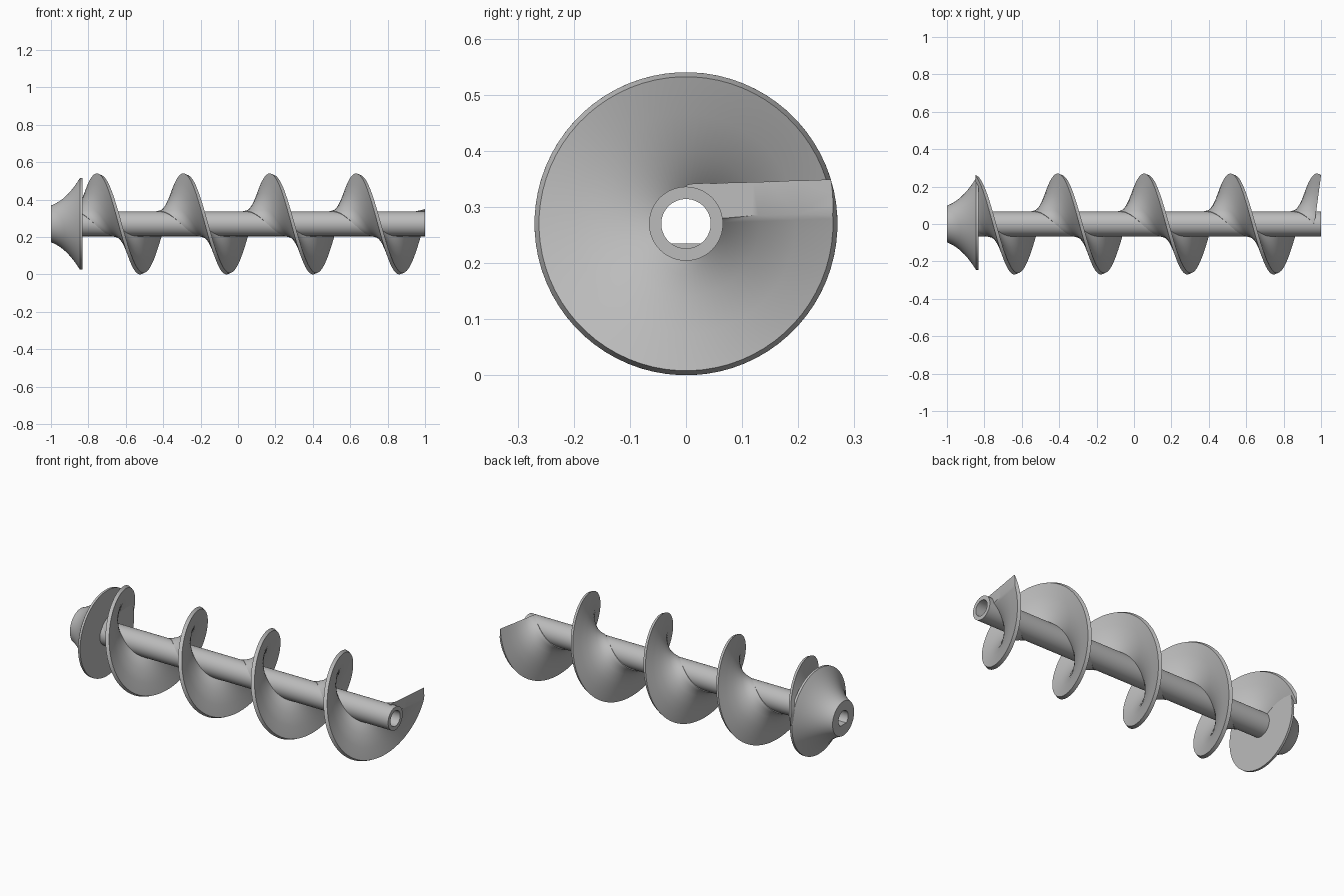
import bpy, bmesh
from math import sin, cos, pi, sqrt, asin
from mathutils import Vector

cube = bpy.data.objects.get("Cube")
if cube:
    bpy.data.objects.remove(cube, do_unlink=True)

AXIS_Z = 0.27
SHAFT_R, BORE_R = 0.066, 0.044
PITCH = 0.462
LEAD = PITCH / (2 * pi)
STEPS = 72

steel = bpy.data.materials.new("grey_steel")
steel.use_nodes = True
COLOUR = (0.5, 0.5, 0.5, 1)
steel.diffuse_color = COLOUR
steel.node_tree.nodes["Principled BSDF"].inputs["Base Color"].default_value = COLOUR


def finish(name, bm):
    """Turn a bmesh into a shaded object resting on the ground."""
    bmesh.ops.recalc_face_normals(bm, faces=bm.faces)
    mesh = bpy.data.meshes.new(name)
    bm.to_mesh(mesh)
    bm.free()
    mesh.materials.append(steel)
    obj = bpy.data.objects.new(name, mesh)
    obj.location.z = AXIS_Z
    bpy.context.collection.objects.link(obj)
    bpy.ops.object.select_all(action='DESELECT')
    obj.select_set(True)
    bpy.context.view_layer.objects.active = obj
    bpy.ops.object.shade_smooth_by_angle(angle=0.6)
    return obj


def sweep(bm, profile, start, end, lead=0.0, closed=False):
    """Carry an (x, radius) loop around the x axis, advancing by lead."""
    count = round((end - start) / (2 * pi) * STEPS)
    rings = []
    for i in range(count if closed else count + 1):
        a = start + (end - start) * i / count
        rings.append([bm.verts.new((x + lead * a, r * cos(a), r * sin(a)))
                      for x, r in profile])
    pairs = list(zip(rings, rings[1:]))
    if closed:
        pairs.append((rings[-1], rings[0]))
    n = len(profile)
    for p, q in pairs:
        for j in range(n):
            k = (j + 1) % n
            bm.faces.new((p[j], p[k], q[k], q[j]))


def cut(bm, point, normal):
    """Trim away the side the normal points to and cap the opening."""
    geom = bm.verts[:] + bm.edges[:] + bm.faces[:]
    bmesh.ops.bisect_plane(bm, geom=geom, plane_co=point, plane_no=normal,
                           clear_outer=True)
    rim = [e for e in bm.edges if e.is_boundary]
    bmesh.ops.triangle_fill(bm, edges=rim, use_beauty=True)


# Hollow shaft
bm = bmesh.new()
sweep(bm, [(-0.86, BORE_R), (-0.86, SHAFT_R), (1, SHAFT_R), (1, BORE_R)],
      0, 2 * pi, closed=True)
finish("shaft", bm)

# Flared end flange with a flat inner face
bm = bmesh.new()
flare = [(-1 + 0.155 * t, 0.098 + 0.06 * t + 0.087 * t ** 2.2)
         for t in [i / 10 for i in range(11)]]
sweep(bm, [(-1, BORE_R)] + flare + [(-0.832, 0.245), (-0.832, BORE_R)],
      0, 2 * pi, closed=True)
finish("flange", bm)

# Flat in the bore that keys the shaft
bm = bmesh.new()
FLAT = 0.035
half = asin(sqrt(BORE_R ** 2 - FLAT ** 2) / BORE_R)
angles = [-pi / 2 + half * (i / 6 - 1) for i in range(13)]
arc = [bm.verts.new((-1, BORE_R * cos(a), BORE_R * sin(a))) for a in angles]
face = bm.faces.new(arc)
moved = bmesh.ops.extrude_face_region(bm, geom=[face], use_keep_orig=True)["geom"]
bmesh.ops.translate(bm, vec=(0.168, 0, 0),
                    verts=[v for v in moved if isinstance(v, bmesh.types.BMVert)])
finish("bore_flat", bm)

# Screw flight: nearly straight front face, flared back face, thin rim
bm = bmesh.new()
back = [(0.85, 0.054), (0.85, 0.069), (0.878, 0.076), (0.901, 0.087),
        (0.917, 0.103), (0.932, 0.124), (0.942, 0.145), (0.951, 0.167),
        (0.965, 0.214), (0.978, 0.27)]
front = [(0.996, 0.262), (0.985, 0.196), (0.974, 0.13), (0.963, 0.066),
         (0.961, 0.054)]
sweep(bm, back + front, -8 * pi - 0.2, 2.3, LEAD)
cut(bm, Vector((0.965, 0, 0)), Vector((1, -0.135, 0)))
cut(bm, Vector((-0.848, 0, 0)), Vector((-1, 0, 0)))
finish("screw_flight", bm)
